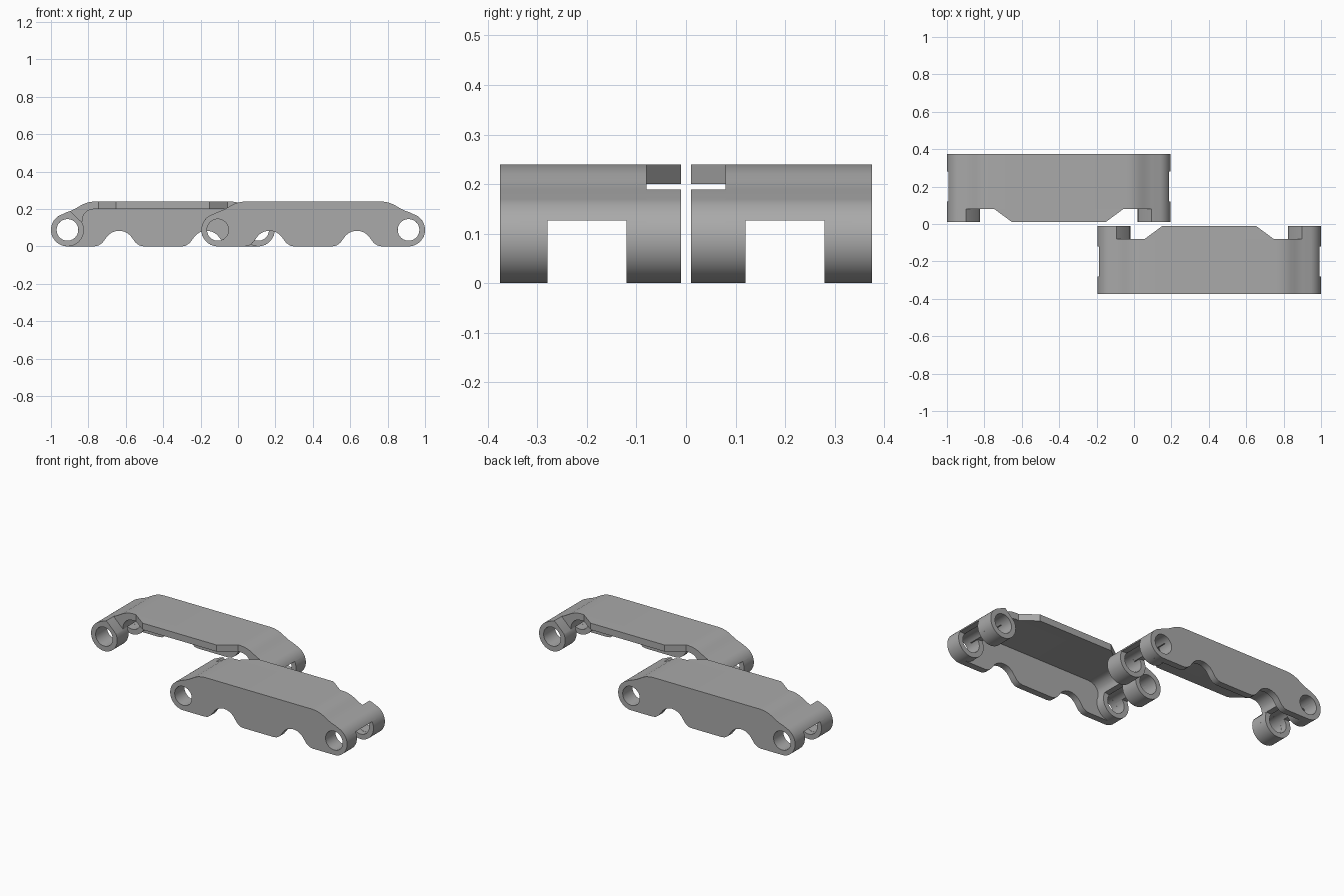
import bpy, math

if "Cube" in bpy.data.objects:
    bpy.data.objects.remove(bpy.data.objects["Cube"])

# shared dimensions
CX, CZ, R_OUT, R_IN = 0.51, 0.088, 0.088, 0.058   # hinge centre and radii
GAP_Z = 0.127                                     # underside of the bridge over the hinge gap
TOP, CEIL = 0.24, 0.20
Y0, WALL, LUG, ARM, NOTCH, Y1 = -0.375, -0.335, -0.28, -0.12, -0.08, -0.01

steel = bpy.data.materials.new("grey metal")
steel.diffuse_color = (0.40, 0.40, 0.40, 1)
steel.use_nodes = True
steel.node_tree.nodes["Principled BSDF"].inputs["Base Color"].default_value = steel.diffuse_color


def arc(r, a0, a1, n=24):
    return [(CX + r * math.cos(math.radians(a0 + (a1 - a0) * i / n)),
             CZ + r * math.sin(math.radians(a0 + (a1 - a0) * i / n))) for i in range(n + 1)]


def flip(pts):
    return [(-x, z) for x, z in reversed(pts)]


def extrude(name, loops, lo, hi, upright=True):
    """Fill the loops (holes allowed) and extrude them along y, or along z if not upright."""
    cu = bpy.data.curves.new(name, 'CURVE')
    cu.dimensions, cu.fill_mode = '2D', 'BOTH'
    cu.extrude = (hi - lo) / 2
    for pts in loops:
        sp = cu.splines.new('POLY')
        sp.points.add(len(pts) - 1)
        for p, (x, y) in zip(sp.points, pts):
            p.co = (x, y, 0, 1)
        sp.use_cyclic_u = True
    tmp = bpy.data.objects.new(name, cu)
    bpy.context.collection.objects.link(tmp)
    bpy.context.view_layer.update()
    me = bpy.data.meshes.new_from_object(tmp.evaluated_get(bpy.context.evaluated_depsgraph_get()))
    bpy.data.objects.remove(tmp)
    mid = (lo + hi) / 2
    for v in me.vertices:
        x, y, z = v.co
        v.co = (x, mid - z, y) if upright else (x, y, z + mid)
    me.materials.clear()
    me.materials.append(steel)
    return name, me


# upper outline of one end, from the flat top down to the hinge barrel
shoulder = [(0.36, TOP), (0.385, 0.238), (0.41, 0.232), (0.435, 0.221), (0.455, 0.209),
            (0.475, 0.198), (0.495, 0.189), (0.515, 0.182)]
barrel = arc(R_OUT, 72, 26.3, 8)
hole = arc(R_IN, 0, 345, 23)

# wavy underside of the side wall with two arches
bump = [(0.13, 0), (0.11, 0.004), (0.09, 0.018)]
arch = [(0.234 + x, z) for x, z in bump]
arch += [(0.234 + 0.083 * math.cos(math.radians(a)), 0.083 * math.sin(math.radians(a)))
         for a in range(30, 151, 10)]
arch += [(0.234 - x, z) for x, z in reversed(bump)]
half = shoulder + arc(R_OUT, 72, -90, 28) + arch
parts = [extrude("side_wall", [half + flip(half), hole, flip(hole)], Y0, WALL)]

# curved shell: top plate and rounded ends bridging the hinge gaps
inner = arc(R_IN, 42.3, 137.7, 12) + [(0.431, GAP_Z), (0.43, 0.15), (0.422, 0.17),
                                      (0.405, 0.188), (0.385, 0.197), (0.36, CEIL)]
half = shoulder + barrel + inner
parts.append(extrude("top_shell", [flip(half) + half], WALL, NOTCH))

# tapered tongue of the top plate between the notches
parts.append(extrude("top_tongue", [[(-0.345, NOTCH), (0.345, NOTCH), (0.25, Y1), (-0.25, Y1)]],
                     CEIL, TOP, upright=False))

# hinge barrels: lower halves under the shell, full eyes with a slanted arm in the notch
lower = arc(R_OUT, 26.3, -206.3, 36) + arc(R_IN, -222.3 + 4.6, 42.3, 30)
eye = shoulder[-2:] + arc(R_OUT, 72, -206.3, 44)
for side, f in (("right", lambda p: p), ("left", flip)):
    parts.append(extrude(side + "_outer_barrel", [f(lower)], WALL, LUG))
    parts.append(extrude(side + "_inner_barrel", [f(lower)], ARM, NOTCH))
    parts.append(extrude(side + "_hinge_eye", [f(eye), f(hole)], NOTCH, Y1))

# two identical links, the rear one turned half round
for link, sx, turn in (("front", 0.402, 0), ("rear", -0.402, math.pi)):
    for name, me in parts:
        ob = bpy.data.objects.new(link + "_" + name, me)
        ob.location.x = sx
        ob.rotation_euler.z = turn
        bpy.context.collection.objects.link(ob)

# weld the caps to the sides and smooth the curved faces
import bmesh
for _, me in parts:
    bm = bmesh.new()
    bm.from_mesh(me)
    bmesh.ops.remove_doubles(bm, verts=bm.verts, dist=1e-5)
    bmesh.ops.recalc_face_normals(bm, faces=bm.faces)
    for f in bm.faces:
        f.smooth = True
        f.material_index = 0
    for e in bm.edges:
        e.smooth = len(e.link_faces) == 2 and e.calc_face_angle(0) < math.radians(30)
    bm.to_mesh(me)
    bm.free()
